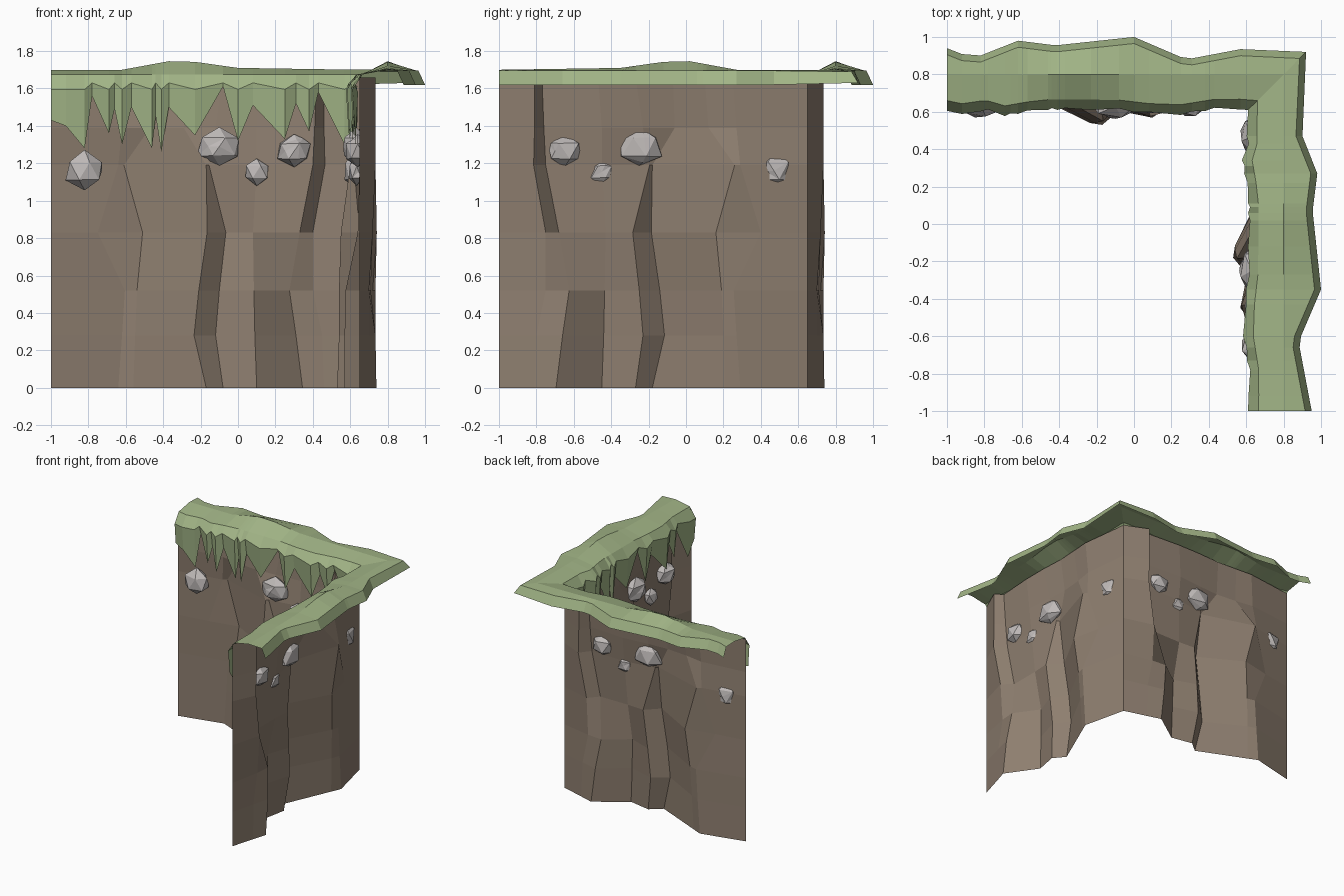
import bpy, bmesh, random
from mathutils import Vector

if "Cube" in bpy.data.objects:
    bpy.data.objects.remove(bpy.data.objects["Cube"])

SHIFT = 0.35  # the right wing is the back wing turned 90 degrees and slid along


def turn(p):
    return (p[1], -p[0] - SHIFT, p[2])


def material(name, rgb):
    m = bpy.data.materials.new(name)
    m.diffuse_color = (*rgb, 1)
    m.use_nodes = True
    m.node_tree.nodes["Principled BSDF"].inputs["Base Color"].default_value = m.diffuse_color
    return m


def finish(name, bm, mat):
    me = bpy.data.meshes.new(name)
    bm.to_mesh(me)
    bm.free()
    me.materials.append(mat)
    ob = bpy.data.objects.new(name, me)
    bpy.context.collection.objects.link(ob)
    return ob


def sheet(name, columns, mat):
    """Open surface through a list of columns, each a list of points."""
    bm = bmesh.new()
    vs = [[bm.verts.new(p) for p in col] for col in columns]
    for a, b in zip(vs, vs[1:]):
        for i in range(len(a) - 1):
            bm.faces.new((a[i], b[i], b[i + 1], a[i + 1]))
    return finish(name, bm, mat)


def interp(pairs, t):
    if t <= pairs[0][0]:
        return pairs[0][1]
    for (a, u), (b, v) in zip(pairs, pairs[1:]):
        if t <= b:
            return u + (v - u) * (t - a) / (b - a)
    return pairs[-1][1]


earth = material("earth", (0.27, 0.21, 0.16))
grass = material("grass", (0.36, 0.46, 0.24))
stone = material("stone", (0.52, 0.49, 0.48))

# cliff wall: horizontal profiles (x, y) at rising heights
levels = {
    0.00: [(-.64, .735), (-.56, .70), (-.17, .53), (-.08, .605), (.10, .57), (.345, .74), (.46, .705)],
    0.28: [(-.62, .735), (-.55, .71), (-.235, .54), (-.12, .63), (.09, .57), (.31, .735), (.45, .70)],
    0.52: [(-.605, .735), (-.54, .72), (-.21, .54), (-.10, .64), (.085, .575), (.275, .71), (.40, .70)],
    0.83: [(-.75, .69), (-.51, .742), (-.165, .55), (-.065, .65), (.08, .64), (.33, .64), (.40, .72)],
    1.19: [(-.64, .715), (-.61, .735), (-.17, .60), (-.155, .62), (.10, .66), (.40, .65), (.465, .735)],
    1.39: [(-.62, .69), (-.47, .665), (-.29, .65), (-.12, .66), (.10, .68), (.41, .66), (.46, .735)],
    1.66: [(-.60, .70), (-.45, .69), (-.28, .68), (-.08, .69), (.12, .69), (.42, .67), (.46, .735)],
}
rows = [[(x, y, z) for x, y in [(-1, .65)] + pts + [(.65, .65)]] for z, pts in levels.items()]
wall = [list(col) for col in zip(*rows)]
sheet("back_cliff", wall, earth)
sheet("right_cliff", [[turn(p) for p in col] for col in wall], earth)

# grass: hanging fringe (position, tip height) and the outer lip line
fringe = [(-1, 1.43), (-.92, 1.40), (-.82, 1.28), (-.78, 1.56), (-.69, 1.36), (-.66, 1.49),
          (-.62, 1.30), (-.57, 1.50), (-.46, 1.28), (-.44, 1.45), (-.41, 1.26), (-.37, 1.50),
          (-.23, 1.35), (-.08, 1.61), (.0, 1.32), (.08, 1.51), (.25, 1.33), (.31, 1.52),
          (.38, 1.37), (.43, 1.58), (.57, 1.30), (.65, 1.42)]
lip = [(-1, .94), (-.86, .885), (-.62, .98), (-.42, .955), (0, 1.0), (.28, .88), (.65, .95)]
crest = [(-.62, 1.70), (-.32, 1.755), (0, 1.71), (.65, 1.70)]
belly = [(-1, .605), (-.88, .58), (-.8, .61), (-.7, .575), (-.5, .61), (-.1, .61), (.2, .575), (.45, .615), (.65, .61)]


def section(x, tip):
    out, b = interp(lip, x), interp(belly, x)
    valley = tip > 1.44
    brow = max(tip + .02, 1.63 if valley else 1.595)  # uneven brow over the fringe
    return [(x, b + (.03 if valley else .015), tip),
            (x, b + (.01 if valley else 0), brow), (x, b + .055, 1.675),
            (x, .80, interp(crest, x)), (x, out - .035, 1.695), (x, out, 1.62)]


back = [section(x, t) for x, t in fringe if x < .6]
right = [[turn(p) for p in section(x, t)] for x, t in fringe if x > -.9]
corner = [(d, d, z) for d, z in [(.64, 1.45), (.61, 1.62), (.66, 1.675), (.80, 1.70), (.885, 1.69), (.92, 1.63)]]
sheet("grass_cover", back + [corner] + right, grass)

# embedded stones: centre and half sizes
stones = [((-.82, .635, 1.16), (.105, .075, .105)), ((-.10, .63, 1.29), (.125, .075, .11)),
          ((.10, .635, 1.155), (.073, .045, .07)), ((.30, .64, 1.265), (.10, .07, .09))]
for i, (c, s) in enumerate(stones):
    for wing in ("back", "right"):
        random.seed(i + 3)
        bm = bmesh.new()
        bmesh.ops.create_icosphere(bm, subdivisions=1, radius=1)
        bmesh.ops.subdivide_edges(bm, edges=random.sample(list(bm.edges), 6), cuts=1)
        bmesh.ops.triangulate(bm, faces=bm.faces[:])
        for v in bm.verts:
            k = random.uniform(.9, 1.1)
            p = Vector((v.co.x * s[0], v.co.y * s[1], v.co.z * s[2])) * k + Vector(c)
            v.co = turn(p) if wing == "right" else p
        finish(f"{wing}_stone_{i + 1}", bm, stone)
